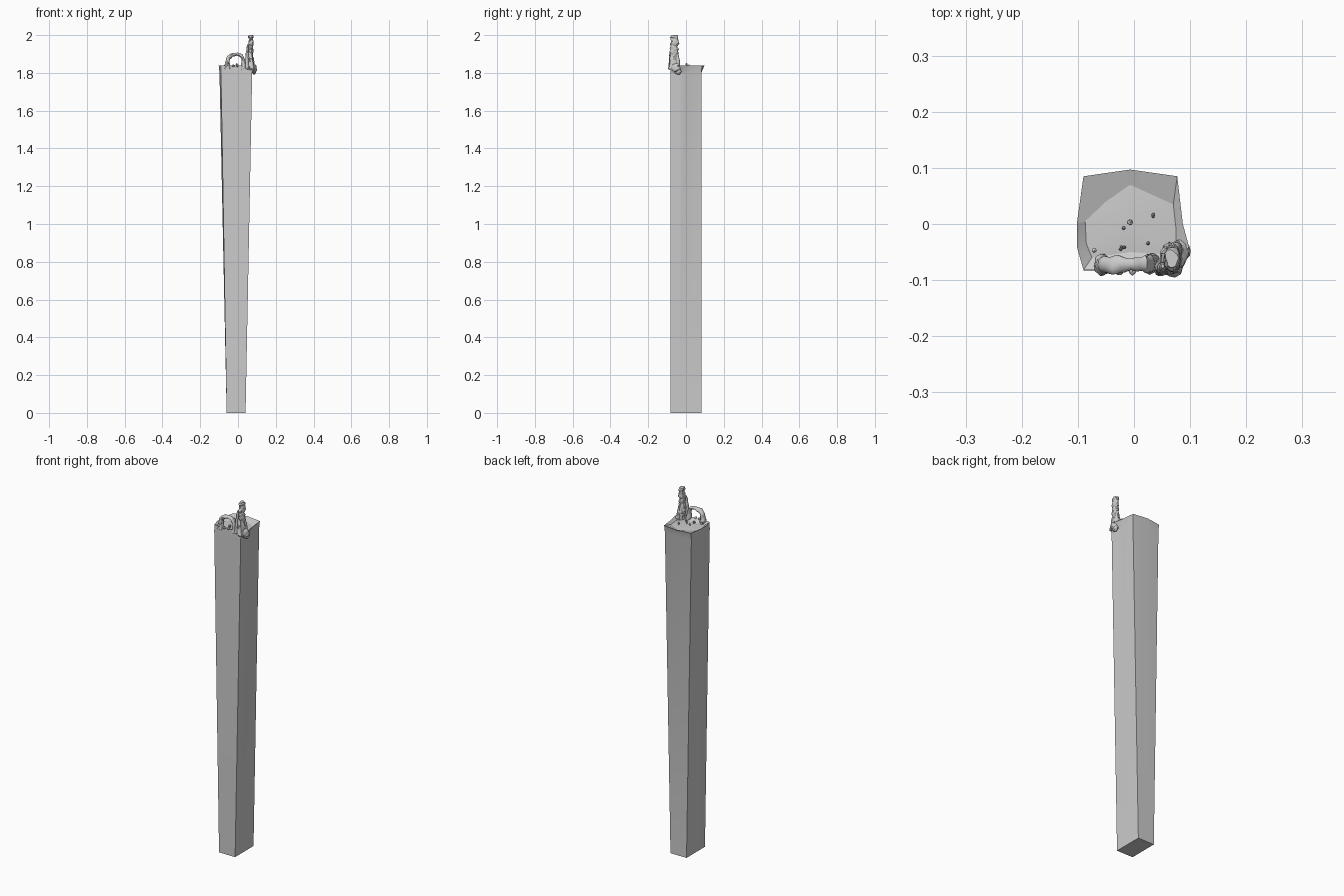
import bpy, bmesh, math, random
from mathutils import Vector, noise

if "Cube" in bpy.data.objects:
    bpy.data.objects.remove(bpy.data.objects["Cube"])

stone = bpy.data.materials.new("grey stone")
stone.use_nodes = True
GREY = (0.6, 0.6, 0.6, 1)
stone.diffuse_color = GREY
stone.node_tree.nodes["Principled BSDF"].inputs["Base Color"].default_value = GREY


def finish(name, bm, angle=40):
    bmesh.ops.recalc_face_normals(bm, faces=bm.faces)
    mesh = bpy.data.meshes.new(name)
    bm.to_mesh(mesh)
    bm.free()
    mesh.materials.append(stone)
    obj = bpy.data.objects.new(name, mesh)
    bpy.context.collection.objects.link(obj)
    bpy.ops.object.select_all(action='DESELECT')
    obj.select_set(True)
    bpy.context.view_layer.objects.active = obj
    bpy.ops.object.shade_smooth_by_angle(angle=math.radians(angle))
    return obj


def bridge(bm, low, high):
    n = len(low)
    for i in range(n):
        j = (i + 1) % n
        bm.faces.new((low[i], low[j], high[j], high[i]))


# Tapered pillar with a flared rim and a shallow basin on top
RIM = [(-.09, -.082), (-.007, -.082), (.077, -.082), (.098, -.04), (.087, 0),
       (.077, .085), (-.007, .097), (-.09, .085), (-.102, 0), (-.102, -.04)]
BASIN = [(-.075, -.06), (-.007, -.05), (.06, -.055), (.075, -.035), (.075, -.01),
         (.07, .035), (-.007, .07), (-.05, .04), (-.087, .005), (-.085, -.035)]


def foot(x, y):
    side = max(-.083, min(.081, y))
    return (-.01 + math.copysign(.05, x + .007) if abs(x + .007) > .01 else -.007,
            -.083 if y < -.08 else .081 if y > .08 else side)


def neck(x, y):
    return max(-.098, min(.075, x)), foot(x, y)[1]


bm = bmesh.new()
bottom = [bm.verts.new((*foot(x, y), 0)) for x, y in RIM]
collar = [bm.verts.new((*neck(x, y), 1.8)) for x, y in RIM]
rim = [bm.verts.new((x, y, 1.838)) for x, y in RIM]
basin = [bm.verts.new((x, y, 1.825)) for x, y in BASIN]
centre = bm.verts.new((-.007, .003, 1.83))
bm.faces.new(bottom)
for low, high in ((bottom, collar), (collar, rim), (rim, basin)):
    bridge(bm, low, high)
for i, v in enumerate(basin):
    bm.faces.new((v, basin[(i + 1) % len(basin)], centre))
finish("pillar", bm, 20)


def limb(name, path, rough=.15, sides=14, steps=5, angle=40):
    """Rough rock swept along (x, y, z, radius_in_plane, radius_y) stations."""
    pts = [Vector(p) for p in path]
    stations = [pts[i].lerp(pts[i + 1], s / steps)
                for i in range(len(pts) - 1) for s in range(steps)] + [pts[-1]]
    bm = bmesh.new()
    rings = []
    for i, st in enumerate(stations):
        ahead, behind = stations[min(i + 1, len(stations) - 1)], stations[max(i - 1, 0)]
        tangent = Vector((ahead[0] - behind[0], 0, ahead[2] - behind[2])).normalized()
        across, depth = Vector((tangent.z, 0, -tangent.x)), Vector((0, 1, 0))
        ring = []
        for k in range(sides):
            a = math.tau * k / sides
            base = Vector(st[:3])
            offset = across * math.cos(a) * st[3] + depth * math.sin(a) * st[4]
            wobble = 1 + rough * noise.noise((base + offset) * 75)
            ring.append(bm.verts.new(base + offset * wobble))
        rings.append(ring)
    for low, high in zip(rings, rings[1:]):
        bridge(bm, low, high)
    bm.faces.new(rings[0])
    bm.faces.new(rings[-1])
    return finish(name, bm, angle)


def boulder(name, place, size, rough=.25):
    bm = bmesh.new()
    bmesh.ops.create_icosphere(bm, subdivisions=3, radius=1)
    for v in bm.verts:
        grow = 1 + rough * noise.noise(v.co * 1.8 + Vector(place) * 50)
        v.co = Vector(place) + Vector([c * s * grow for c, s in zip(v.co, size)])
    return finish(name, bm, 30)


# Natural arch along the front edge
limb("arch", [(-.055, -.072, 1.82, .018, .019), (-.056, -.072, 1.85, .012, .017),
              (-.052, -.073, 1.878, .011, .017), (-.035, -.073, 1.894, .010, .017),
              (-.005, -.071, 1.899, .008, .011), (.018, -.071, 1.892, .008, .014),
              (.028, -.071, 1.87, .009, .016), (.032, -.07, 1.82, .014, .018)], .3)

# Tall rock tower with stacked ledges
limb("tower", [(.068, -.062, 1.815, .022, .029), (.066, -.063, 1.86, .018, .027),
               (.063, -.063, 1.9, .014, .022), (.068, -.062, 1.91, .014, .023),
               (.067, -.063, 1.945, .012, .02), (.069, -.062, 1.955, .015, .022),
               (.068, -.061, 1.98, .011, .019), (.068, -.062, 1.988, .014, .021),
               (.067, -.061, 2, .011, .017)], .4, angle=25)
limb("side_spire", [(.047, -.078, 1.825, .012, .014), (.047, -.078, 1.88, .008, .010),
                    (.05, -.076, 1.92, .007, .009), (.051, -.075, 1.95, .003, .004)], .4)
limb("rear_spire", [(.076, -.042, 1.82, .013, .014), (.076, -.045, 1.87, .009, .011),
                    (.074, -.047, 1.9, .005, .006)], .4)

# Boulders heaped round the tower foot
boulder("foot_boulder", (.08, -.052, 1.825), (.019, .024, .026))
boulder("front_boulder", (.058, -.074, 1.835), (.02, .016, .02))
boulder("outer_boulder", (.085, -.042, 1.808), (.010, .018, .016))
boulder("arch_foot_boulder", (-.057, -.072, 1.84), (.014, .018, .016))

# Small pebbles on the basin and front edge
random.seed(4)
boulder("centre_pebble", (-.007, .003, 1.845), (.005, .005, .007))
boulder("left_pebble", (-.071, -.047, 1.838), (.004, .004, .004))
for i in range(7):
    spot = (random.uniform(-.035, .04), random.uniform(-.05, .03), 1.832)
    boulder(f"pebble_{i + 1}", spot, (.003, .003, random.uniform(.006, .012)))
for i, x in enumerate((-.026, -.003)):
    boulder(f"edge_stone_{i + 1}", (x, -.083, 1.838), (.007, .008, .007))
